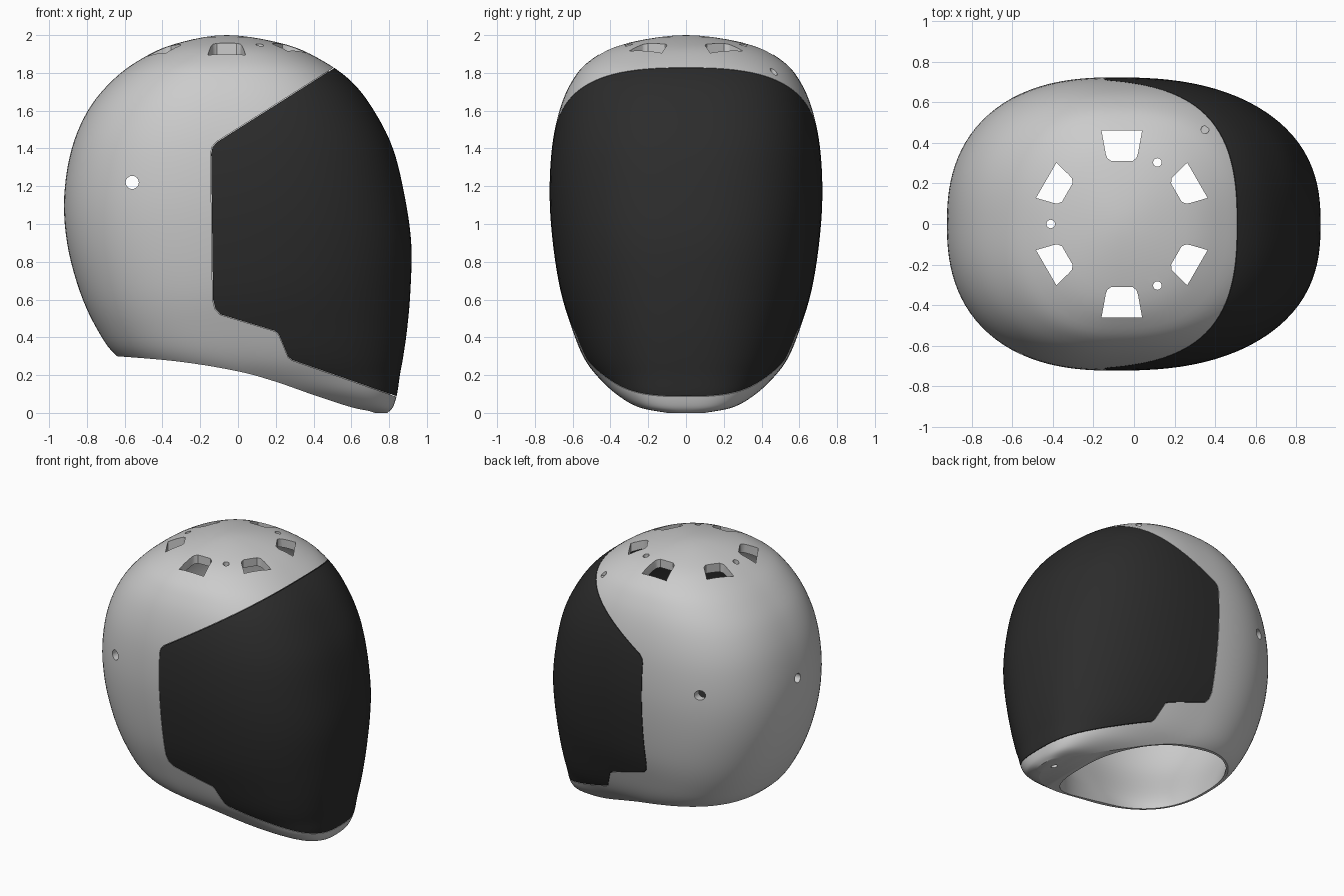
import bpy, bmesh, math
from mathutils import Vector, Matrix

if "Cube" in bpy.data.objects:
    bpy.data.objects.remove(bpy.data.objects["Cube"])

# Horizontal sections of the helmet: z, back x, front x, half width, x of widest point
ROWS = [(0, .66, .79, .1, .72), (.03, .38, .82, .25, .6), (.1, 0, .842, .37, .4),
        (.2, -.45, .857, .475, .1), (.3, -.64, .875, .545, -.05), (.45, -.75, .896, .605, -.1),
        (.65, -.84, .913, .665, -.1), (.9, -.905, .917, .705, -.1), (1.15, -.92, .882, .722, -.1),
        (1.4, -.88, .82, .71, -.1), (1.6, -.795, .72, .67, -.09), (1.75, -.675, .605, .607, -.08),
        (1.86, -.535, .455, .515, -.07), (1.95, -.345, .255, .34, -.06), (2, -.06, -.06, 0, -.06)]


def spline(pts, end=None, steps=5):
    """Smooth curve through points of any dimension."""
    p = [pts[0]] + list(pts) + [end or pts[-1]]
    out = []
    for a, b, c, d in zip(p, p[1:], p[2:], p[3:]):
        for k in range(steps):
            t = k / steps
            out.append([.5 * (2 * q + (r - o) * t + (2 * o - 5 * q + 4 * r - s) * t * t
                              + (3 * q - o - 3 * r + s) * t ** 3)
                        for o, q, r, s in zip(a, b, c, d)])
    return out + [list(pts[-1])]


def finish(name, bm):
    bmesh.ops.remove_doubles(bm, verts=bm.verts, dist=1e-5)
    bmesh.ops.recalc_face_normals(bm, faces=bm.faces)
    me = bpy.data.meshes.new(name)
    bm.to_mesh(me)
    bm.free()
    ob = bpy.data.objects.new(name, me)
    bpy.context.collection.objects.link(ob)
    return ob


def body(name, rows, n=112):
    """Closed egg-like solid lofted through superellipse sections."""
    z, xb, xf, w, xm = rows[-2]
    bm = bmesh.new()
    rings = []
    for z, xb, xf, w, xm in spline(rows, (z, xf, xb, -w, xm)):
        ring = []
        # front is blunt, easing to round near the crown
        crown = min(1, max(0, (2 - z) / .15))
        front = 2.2 + .3 * crown + .3 * max(0, 1 - z / .6)
        back = 2.2 + .2 * crown
        for i in range(n):
            a = 2 * math.pi * i / n
            c, s = math.cos(a), math.sin(a)
            e = front if c > 0 else back
            r = (abs(c) ** e + abs(s) ** e) ** (-1 / e)
            ring.append(bm.verts.new((xm + r * c * (xf - xm if c > 0 else xm - xb), r * s * w, z)))
        rings.append(ring)
    for lo, hi in zip(rings, rings[1:]):
        for i in range(n):
            j = (i + 1) % n
            bm.faces.new((lo[i], lo[j], hi[j], hi[i]))
    bm.faces.new(rings[0][::-1])
    return finish(name, bm)


def prism(bm, pts, vec):
    """Extrude a flat polygon along a vector."""
    a = [bm.verts.new(p) for p in pts]
    b = [bm.verts.new(Vector(p) + Vector(vec)) for p in pts]
    bm.faces.new(a)
    bm.faces.new(b[::-1])
    for i in range(len(a)):
        j = (i + 1) % len(a)
        bm.faces.new((a[i], b[i], b[j], a[j]))


def side_prism(name, xz):
    bm = bmesh.new()
    prism(bm, [(x, -1.2, z) for x, z in xz], (0, 2.4, 0))
    return finish(name, bm)


def boolean(ob, cutter, op='DIFFERENCE'):
    m = ob.modifiers.new("cut", 'BOOLEAN')
    m.object, m.operation, m.solver = cutter, op, 'EXACT'
    cutter.hide_render = True
    dg = bpy.context.evaluated_depsgraph_get()
    me = bpy.data.meshes.new_from_object(ob.evaluated_get(dg))
    ob.modifiers.clear()
    ob.data = me


def shrink(rows, s):
    return [(1 + (z - 1) * s, a * s, b * s, w * s, m * s) for z, a, b, w, m in rows]


def visor_zone(name, k, depth=None):
    """Side outline of the visor; with a depth it is hollowed to a skin."""
    pts = [(1.2, 2.267), (.51, 1.83), (-.115, 1.435), (-.137, 1.41), (-.145, 1.375), (-.135, .6),
           (-.122, .55), (-.095, .52), (.195, .432), (.215, .415), (.265, .295), (.285, .278),
           (.84, .085), (1.2, -.04)]
    ob = side_prism(name, [(.5 + (x - .5) * k, .95 + (z - .95) * k) for x, z in pts])
    if depth:
        core = body("core", shrink(ROWS, depth))
        boolean(ob, core)
        bpy.data.objects.remove(core)
    return ob


# Visor
helpers = []
visor = body("visor", ROWS)
zone = visor_zone("visor_zone", .995, .972)
boolean(visor, zone, 'INTERSECT')
helpers.append(zone)

# Shell with recess for the visor
shell = body("helmet_shell", ROWS)
helpers.append(visor_zone("visor_recess", 1, .968))

# Head cavity, narrower at the neck opening, and the open face port behind the visor
cavity_rows = [(-.15, -.61, .48, .475, -.2), (.22, -.61, .48, .475, -.2), (.38, -.65, .53, .5, -.1)]
helpers.append(body("head_cavity", cavity_rows + shrink(ROWS, .94)[6:]))
helpers.append(visor_zone("face_port", .9))

# Curved lower rim
rim = spline([(-1.1, .33), (-.64, .3), (-.3, .27), (0, .22), (.2, .165), (.4, .095),
              (.6, .03), (.72, .002), (.8, -.05)])
helpers.append(side_prism("rim_cut", rim + [(.8, -.4), (-1.1, -.4)]))

# Crown vents
bm = bmesh.new()
for k in range(6):
    rot = Matrix.Rotation(math.radians(30 + 60 * k), 3, 'Z')
    half = [(.46 if k % 3 == 1 else .43, .1), (.345, .079), (.325, .072), (.31, .052)]
    outline = half + [(r, -h) for r, h in reversed(half)]
    prism(bm, [rot @ Vector((r, h, 1.6)) + Vector((-.06, 0, 0)) for r, h in outline], (0, 0, .6))
helpers.append(finish("vent_cut", bm))

# Round holes: centre, axis vector, radius
bm = bmesh.new()
holes = [((-.56, -1, 1.22), (0, 2, 0), .035), ((-1.1, 0, 1.2), (.35, 0, 0), .033),
         ((.35, .465, 1.79), (0, 0, .3), .02), ((.7, 0, -.1), (0, 0, .16), .022)]
for deg in (60, 180, 300):
    a = math.radians(deg)
    holes.append(((-.06 + .35 * math.cos(a), .35 * math.sin(a), 1.6), (0, 0, .6), .021))
for c, v, r in holes:
    q = Vector(v).to_track_quat('Z', 'Y')
    prism(bm, [Vector(c) + q @ Vector((r * math.cos(i * math.pi / 8), r * math.sin(i * math.pi / 8), 0))
               for i in range(16)], v)
helpers.append(finish("hole_cut", bm))

for h in helpers[1:]:
    boolean(shell, h)
for h in helpers:
    bpy.data.objects.remove(h)

# Shading and visor colour
for ob in (shell, visor):
    bpy.ops.object.select_all(action='DESELECT')
    ob.select_set(True)
    bpy.context.view_layer.objects.active = ob
    bpy.ops.object.shade_smooth_by_angle(angle=math.radians(35))
mat = bpy.data.materials.new("dark_visor")
mat.diffuse_color = (.025, .025, .025, 1)
mat.use_nodes = True
mat.node_tree.nodes["Principled BSDF"].inputs["Base Color"].default_value = mat.diffuse_color
visor.data.materials.clear()
visor.data.materials.append(mat)
